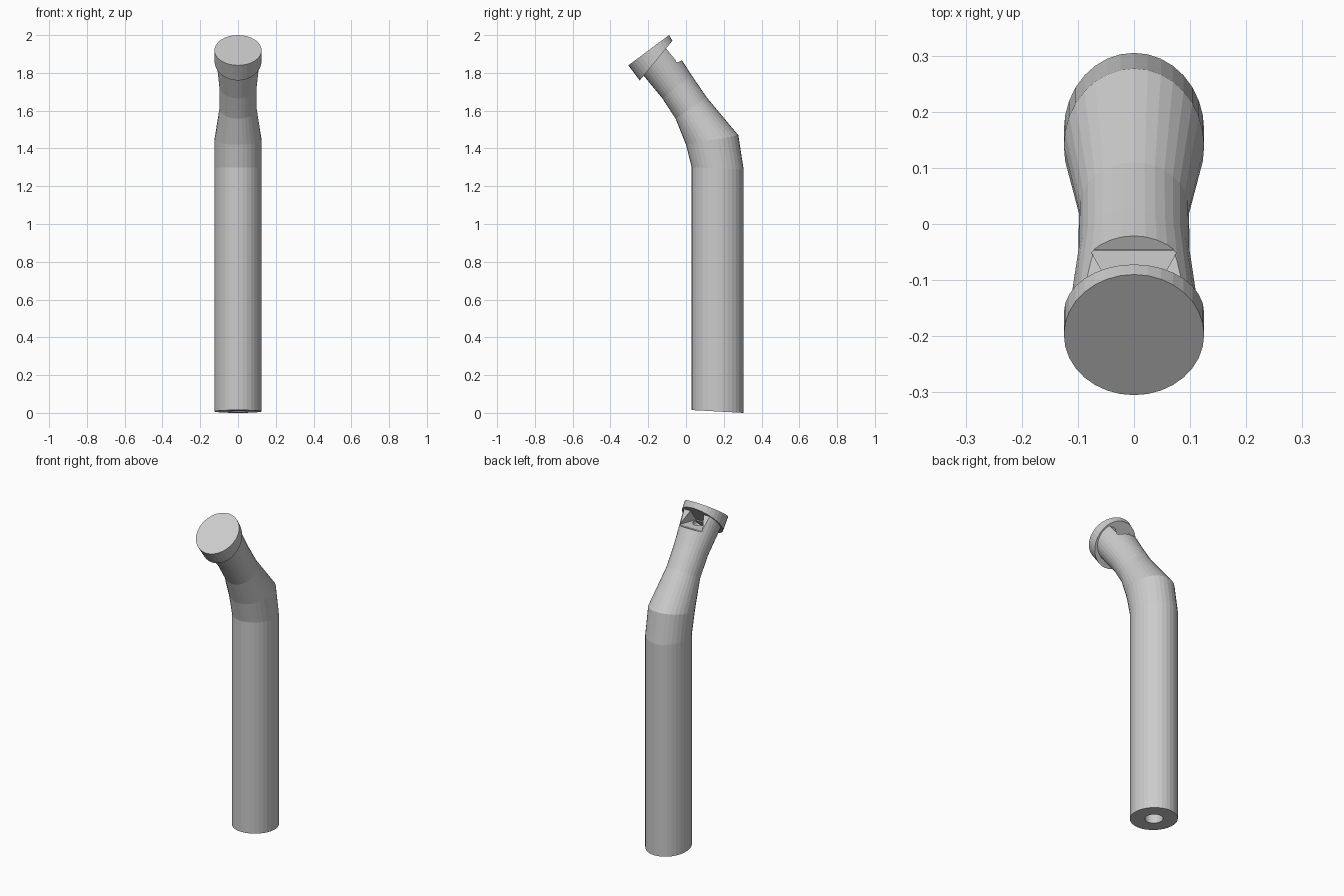
import bpy, bmesh, math
from mathutils import Vector

SIDES = 32

if "Cube" in bpy.data.objects:
    bpy.data.objects.remove(bpy.data.objects["Cube"])

grey = bpy.data.materials.new("light grey")
grey.use_nodes = True
color = (0.6, 0.6, 0.6, 1)
grey.diffuse_color = color
grey.node_tree.nodes["Principled BSDF"].inputs["Base Color"].default_value = color


def finish(bm, name):
    bmesh.ops.recalc_face_normals(bm, faces=bm.faces[:])
    mesh = bpy.data.meshes.new(name)
    bm.to_mesh(mesh)
    bm.free()
    mesh.materials.append(grey)
    obj = bpy.data.objects.new(name, mesh)
    bpy.context.collection.objects.link(obj)
    return obj


def loft(name, rings, scale=1.0):
    """Skin elliptical rings, each given by front (y, z), back (y, z) and half width."""
    bm = bmesh.new()
    loops = []
    for front, back, half in rings:
        f, b = Vector((0, *front)), Vector((0, *back))
        mid, axis = (f + b) / 2, (b - f) / 2 * scale
        side = Vector((half * scale, 0, 0))
        angles = [math.tau * i / SIDES for i in range(SIDES)]
        loops.append([bm.verts.new(mid + side * math.cos(a) + axis * math.sin(a))
                      for a in angles])
    for low, high in zip(loops, loops[1:]):
        for i in range(SIDES):
            j = (i + 1) % SIDES
            bm.faces.new((low[i], low[j], high[j], high[i]))
    bm.faces.new(loops[0])
    bm.faces.new(loops[-1])
    return finish(bm, name)


def hull(name, points):
    """Convex block mirrored across x from (half width, y, z) points."""
    bm = bmesh.new()
    for x, y, z in points:
        for s in (-1, 1):
            bm.verts.new((s * x, y, z))
    bmesh.ops.convex_hull(bm, input=bm.verts[:])
    return finish(bm, name)


def carve(obj, cutter):
    mod = obj.modifiers.new("carve", 'BOOLEAN')
    mod.operation = 'DIFFERENCE'
    mod.solver = 'EXACT'
    mod.object = cutter
    graph = bpy.context.evaluated_depsgraph_get()
    mesh = bpy.data.meshes.new_from_object(obj.evaluated_get(graph))
    obj.modifiers.clear()
    obj.data = mesh
    bpy.data.objects.remove(cutter)


# Bent pipe with a pinched neck
rings = [
    ((0.03, 0.015), (0.305, 0.0), 0.125),
    ((0.03, 1.30), (0.305, 1.29), 0.125),
    ((0.0, 1.42), (0.277, 1.47), 0.125),
    ((-0.055, 1.557), (0.11, 1.67), 0.098),
    ((-0.125, 1.665), (0.028, 1.79), 0.099),
    ((-0.228, 1.79), (-0.088, 1.97), 0.116),
]
pipe = loft("bent_pipe", rings)

# Bore, open at the foot
bore = [((0.03, -0.1), (0.305, -0.1), 0.125)] + rings[1:-1]
bore.append(((-0.21, 1.77), (-0.075, 1.95), 0.11))
carve(pipe, loft("bore_cutter", bore, 0.38))

# Notch behind the cap
carve(pipe, hull("notch_cutter", [(0.2, -0.045, 1.855), (0.2, 0.05, 1.90),
                                  (0.2, 0.0, 2.05), (0.2, -0.13, 1.96)]))

# Sloping ramp from the notch down into the bore
carve(pipe, hull("ramp_cutter", [(0.078, -0.046, 1.858), (0.078, -0.038, 1.865),
                                 (0.045, -0.10, 1.94), (0.04, -0.155, 1.86)]))

# Wedge shaped cap
loft("end_cap", [((-0.245, 1.76), (-0.072, 1.97), 0.125),
                 ((-0.305, 1.84), (-0.09, 2.0), 0.125)])
